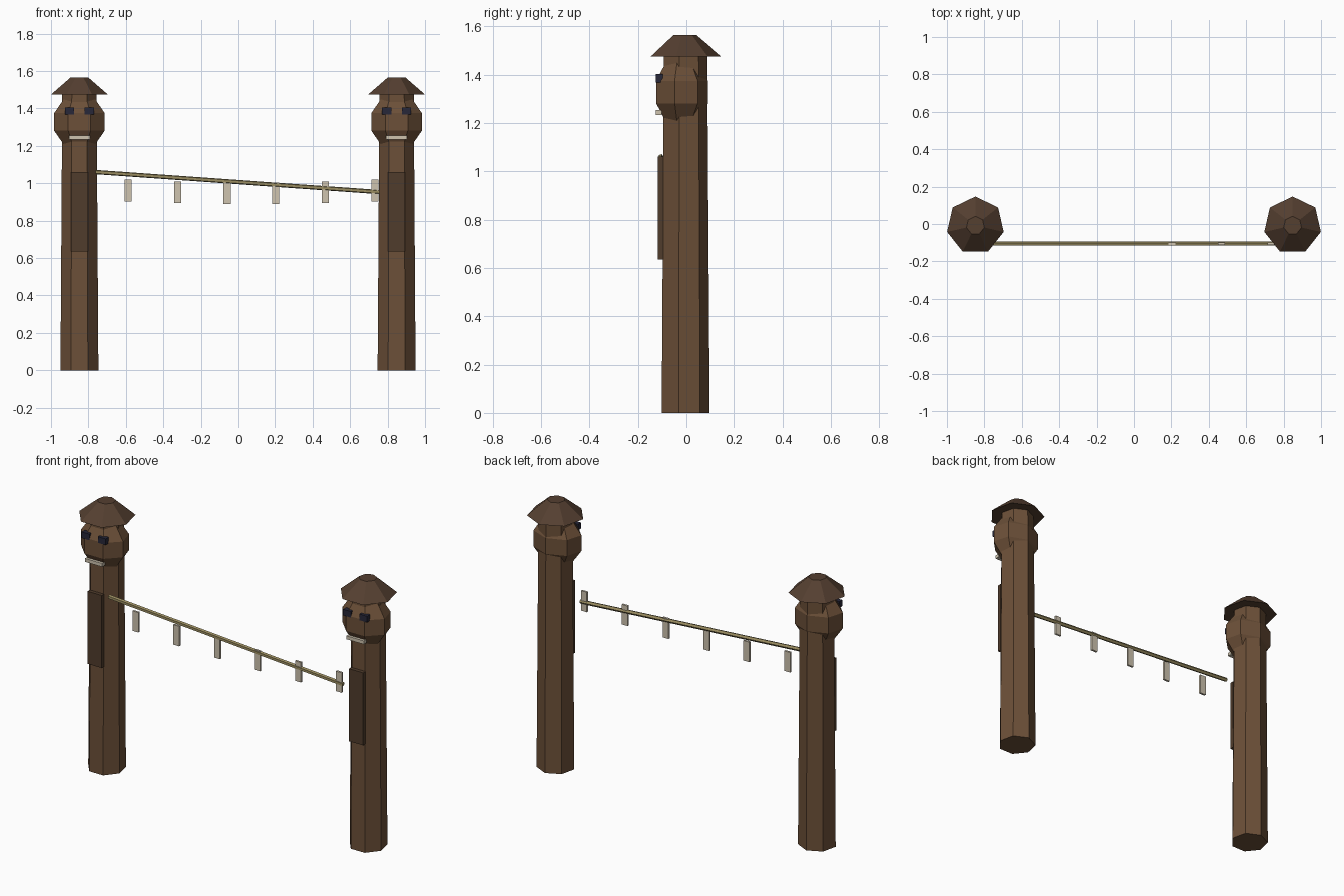
import bpy, bmesh
from math import sin, cos, pi
from mathutils import Vector

if "Cube" in bpy.data.objects:
    bpy.data.objects.remove(bpy.data.objects["Cube"])


def material(name, rgb):
    m = bpy.data.materials.new(name)
    m.diffuse_color = (*rgb, 1)
    m.use_nodes = True
    m.node_tree.nodes["Principled BSDF"].inputs["Base Color"].default_value = m.diffuse_color
    return m


WOOD = material("wood", (0.15, 0.08, 0.04))
HAT = material("hat_wood", (0.09, 0.05, 0.03))
PANEL = material("panel_wood", (0.08, 0.045, 0.025))
EYE = material("eye_dark", (0.02, 0.02, 0.04))
BONE = material("bone", (0.62, 0.55, 0.43))
ROPE = material("rope", (0.33, 0.27, 0.12))


def finish(name, bm, mat):
    bmesh.ops.recalc_face_normals(bm, faces=bm.faces)
    me = bpy.data.meshes.new(name)
    bm.to_mesh(me)
    bm.free()
    me.materials.append(mat)
    ob = bpy.data.objects.new(name, me)
    bpy.context.collection.objects.link(ob)
    return ob


def stack(name, rings, mat, at, sides=7, depth=1.0):
    """Faceted solid from (z, radius) rings, one corner towards +y, flat caps."""
    bm = bmesh.new()
    loops = [[bm.verts.new((at[0] + r * sin(2 * pi * i / sides),
                            at[1] + r * depth * cos(2 * pi * i / sides),
                            at[2] + z)) for i in range(sides)] for z, r in rings]
    for a, b in zip(loops, loops[1:]):
        for i in range(sides):
            j = (i + 1) % sides
            bm.faces.new((a[i], a[j], b[j], b[i]))
    bm.faces.new(loops[0])
    bm.faces.new(loops[-1])
    return finish(name, bm, mat)


def box(name, centre, size, mat):
    bm = bmesh.new()
    bmesh.ops.create_cube(bm, size=1)
    bmesh.ops.scale(bm, vec=size, verts=bm.verts)
    bmesh.ops.translate(bm, vec=centre, verts=bm.verts)
    return finish(name, bm, mat)


def rod(name, a, b, radius, sides, mat):
    a, b = Vector(a), Vector(b)
    ob = stack(name, [(0, radius), ((b - a).length, radius)], mat, (0, 0, 0), sides)
    # keep the +y corner level while leaning the rod along x
    ob.rotation_euler = (0, (b - a).angle(Vector((0, 0, 1))), 0)
    ob.location = a
    return ob


# Two carved posts
YC = -0.008
for side, x in (("left", -0.848), ("right", 0.848)):
    stack(side + "_post", [(0, 0.104), (1.48, 0.094)], WOOD, (x, YC, 0))
    # bulging head, low-poly ball of five bands
    bands = [(-0.15 * cos(pi * k / 5), 0.146 * sin(pi * k / 5)) for k in range(1, 5)]
    stack(side + "_head", bands, WOOD, (x, -0.023, 1.328), depth=0.81)
    stack(side + "_hat", [(1.475, 0.155), (1.565, 0.049)], HAT, (x, YC, 0))
    for eye, dx in (("left", -0.053), ("right", 0.053)):
        box(f"{side}_post_{eye}_eye", (x + dx, -0.112, 1.386), (0.05, 0.028, 0.036), EYE)
    box(side + "_mouth", (x, -0.114, 1.244), (0.112, 0.024, 0.02), BONE)
    box(side + "_front_panel", (x, -0.106, 0.848), (0.092, 0.022, 0.425), PANEL)

# Sloping rope between the posts
rod("rope", (-0.762, -0.105, 1.06), (0.757, -0.105, 0.953), 0.012, 5, ROPE)

# Row of hanging tags along a shallow arc
for i in range(6):
    t = (i - 2.5) / 2.5
    box(f"hanging_tag_{i + 1}", (-0.588 + 0.264 * i, -0.105, 0.946 + 0.016 * t * t),
        (0.038, 0.012, 0.117), BONE)
